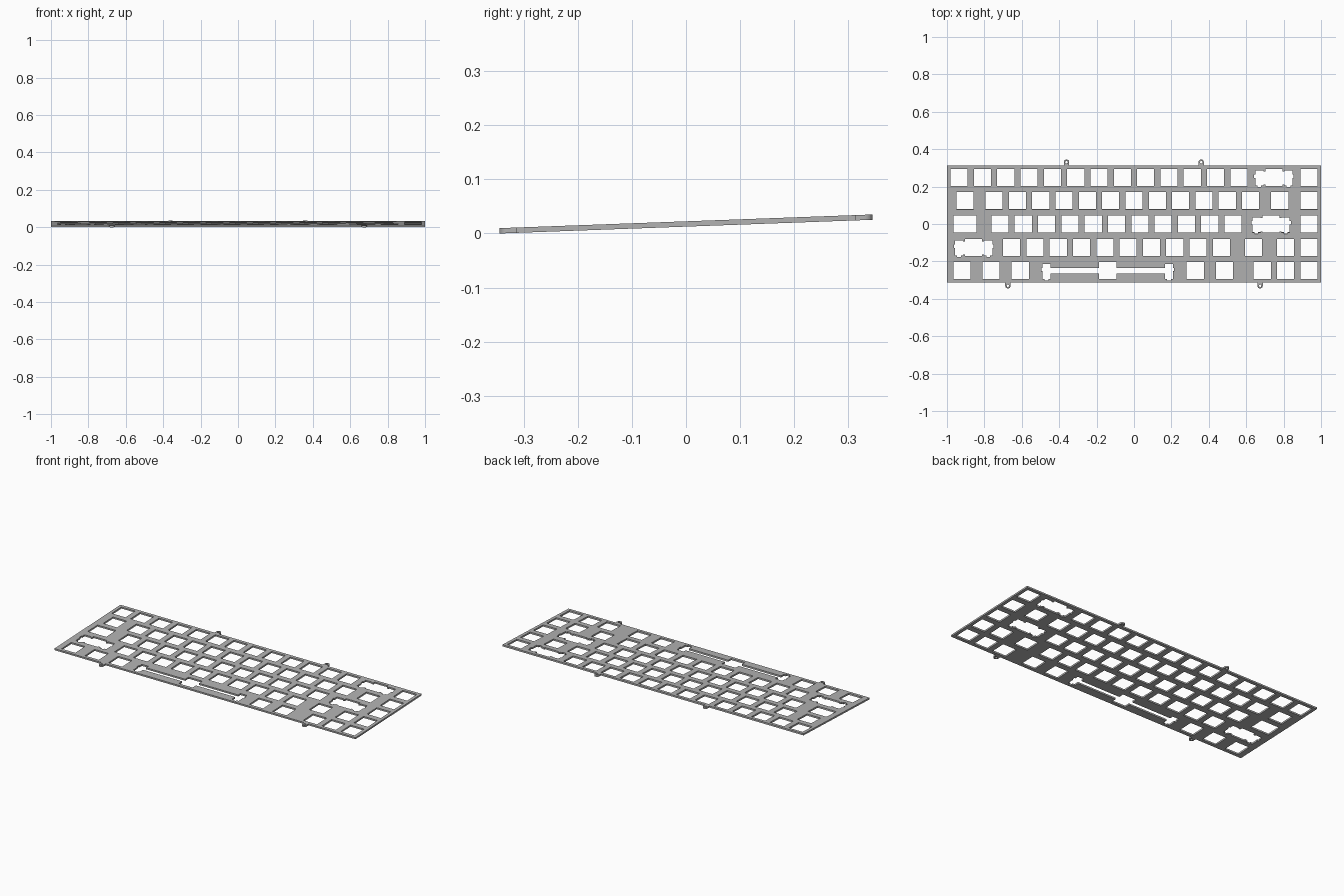
import bpy, math
from mathutils import Matrix

if "Cube" in bpy.data.objects:
    bpy.data.objects.remove(bpy.data.objects["Cube"])

U = 0.1247            # one key unit
MM = U / 19.05        # one millimetre
THICK = 1.5 * MM
HALF_X, HALF_Y = 1.0, 0.314
TAB_R, TAB_Y, TAB_HOLE = 0.0145, 0.3305, 0.007
TILT = math.radians(2.1)

curve = bpy.data.curves.new("switch_plate", 'CURVE')
curve.dimensions = '2D'
curve.fill_mode = 'BOTH'
curve.extrude = THICK / 2


def loop(points):
    s = curve.splines.new('POLY')
    s.points.add(len(points) - 1)
    for p, (x, y) in zip(s.points, points):
        p.co = (x, y, 0, 1)
    s.use_cyclic_u = True


def arc(cx, cy, r, a0, a1, n):
    return [(cx + r * math.cos(a0 + (a1 - a0) * i / n),
             cy + r * math.sin(a0 + (a1 - a0) * i / n)) for i in range(n + 1)]


def key_hole(col, row, extra=0.0):
    # square switch opening, optionally widened
    cx, cy = (col - 8) * U, (2 - row) * U
    w, h = 7 * MM + extra * U / 2, 7 * MM
    loop([(cx - w, cy - h), (cx + w, cy - h), (cx + w, cy + h), (cx - w, cy + h)])


def stabilised_hole(col, row, offset, bar_top, bar_bottom):
    # switch opening joined to a notched stabiliser opening on each side
    cx, cy = (col - 8) * U, (2 - row) * U
    o, i, n = offset + 3.325, offset - 3.325, offset + 4.2
    half = [(7, 7), (7, bar_top), (i, bar_top), (i, 5.53), (o, 5.53), (o, 2.3),
            (n, 2.3), (n, -0.5), (o, -0.5), (o, -6.77),
            (offset + 1.5, -6.77), (offset + 1.5, -7.97),
            (offset - 1.5, -7.97), (offset - 1.5, -6.77),
            (i, -6.77), (i, bar_bottom), (7, bar_bottom), (7, -7)]
    full = half + [(-x, y) for x, y in reversed(half)]
    loop([(cx + x * MM, cy + y * MM) for x, y in full])


# Plate outline with rounded mounting tabs on the front and back edges
outline = [(-HALF_X, -HALF_Y)]
for x in (-0.674, 0.674):
    outline += [(x - TAB_R, -HALF_Y)] + arc(x, -TAB_Y, TAB_R, math.pi, 2 * math.pi, 12) \
        + [(x + TAB_R, -HALF_Y)]
outline += [(HALF_X, -HALF_Y), (HALF_X, HALF_Y)]
for x in (0.359, -0.361):
    outline += [(x + TAB_R, HALF_Y)] + arc(x, TAB_Y, TAB_R, 0, math.pi, 12) \
        + [(x - TAB_R, HALF_Y)]
outline += [(-HALF_X, HALF_Y)]
loop(outline)

# Screw holes in the tabs
for x, y in ((-0.674, -TAB_Y), (0.674, -TAB_Y), (0.359, TAB_Y), (-0.361, TAB_Y)):
    loop(arc(x, y, TAB_HOLE, 0, 2 * math.pi, 12)[:-1])

# Switch openings, column centres in key units per row (back to front)
rows = [
    [0.5 + i for i in range(13)] + [15.5],
    [0.75] + [2 + i for i in range(12)] + [14.25, 15.5],
    [2.25 + i for i in range(11)] + [15.5],
    [2.75 + i for i in range(10)] + [13.125, 14.5, 15.5],
    [0.625, 1.875, 3.125, 10.625, 11.875, 13.5, 14.5, 15.5],
]
for r, cols in enumerate(rows):
    for c in cols:
        key_hole(c, r)
key_hole(0.75, 2, 0.25)

# Stabilised openings: three wide keys and the space bar
for c, r in ((14, 0), (13.875, 2), (1.125, 3)):
    stabilised_hole(c, r, 11.938, 4.73, -5.97)
stabilised_hole(6.875, 4, 50, 2.3, -2.3)

# Turn the profile into a solid mesh, tilt it and rest it on the floor
tmp = bpy.data.objects.new("plate_profile", curve)
bpy.context.collection.objects.link(tmp)
bpy.context.view_layer.update()
dg = bpy.context.evaluated_depsgraph_get()
mesh = bpy.data.meshes.new_from_object(tmp.evaluated_get(dg))
bpy.data.objects.remove(tmp)
mesh.transform(Matrix.Rotation(TILT, 4, 'X'))
mesh.transform(Matrix.Translation((0, 0, -min(v.co.z for v in mesh.vertices))))
for p in mesh.polygons:
    p.use_smooth = False

grey = bpy.data.materials.new("plate_grey")
grey.diffuse_color = (0.45, 0.45, 0.45, 1)
grey.use_nodes = True
grey.node_tree.nodes["Principled BSDF"].inputs["Base Color"].default_value = grey.diffuse_color
mesh.materials.clear()
mesh.materials.append(grey)
plate = bpy.data.objects.new("switch_plate", mesh)
bpy.context.collection.objects.link(plate)
